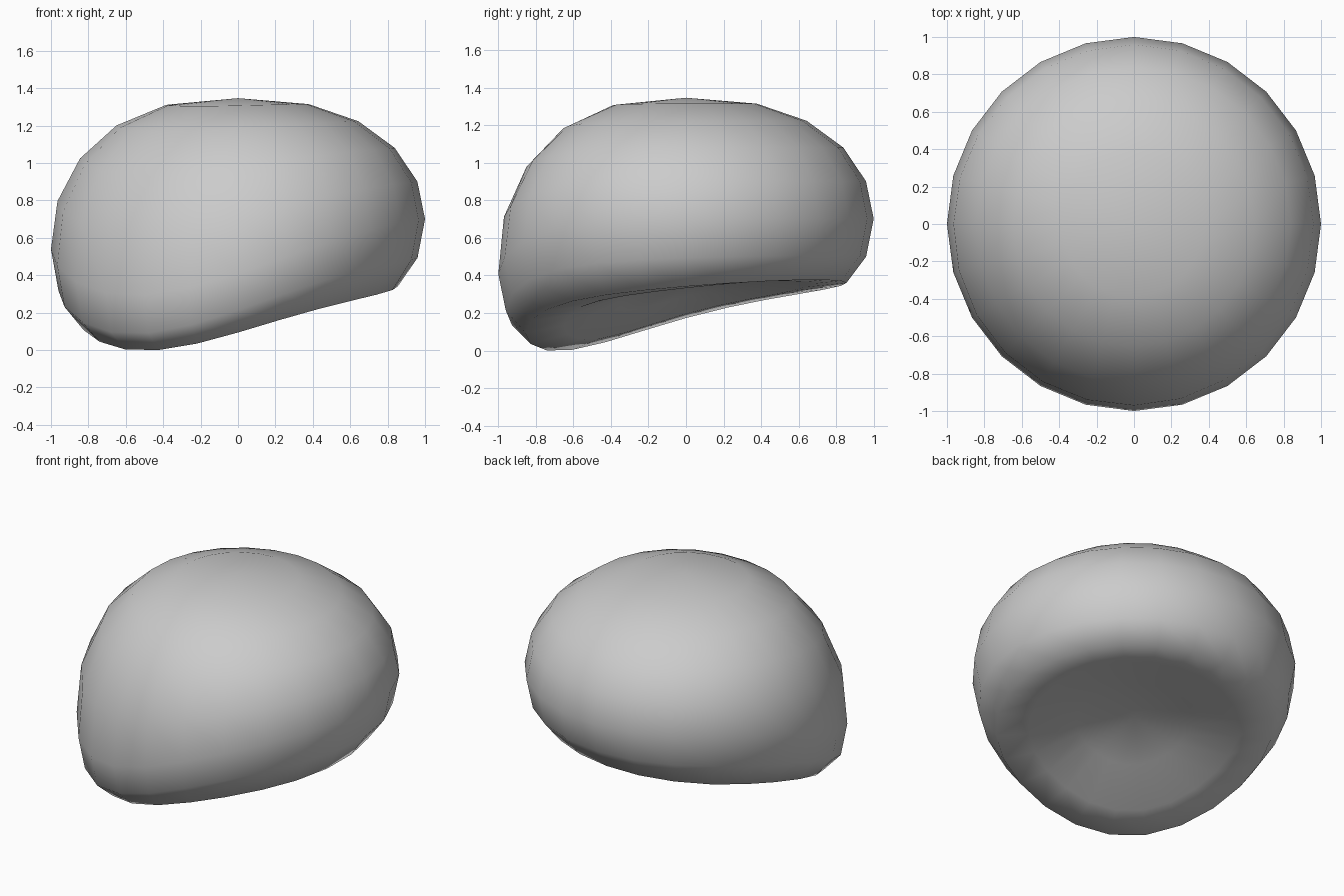
import bpy, bmesh
from math import sin, cos, pi, radians

if "Cube" in bpy.data.objects:
    bpy.data.objects.remove(bpy.data.objects["Cube"])

SEGMENTS, RINGS = 24, 10
TOP, RIM = 1.35, 0.705         # dome top and rim height
LOBE_DIR, LOBE = radians(236), 0.41  # direction and depth of the sagging lobe
UNDER_DIR = radians(234)       # lobe direction on the underside

# underside rings: (radius, height opposite the lobe, lobe sag, share of plain tilt, side dip)
UNDERSIDE = [(0.96, 0.51, 0.42, 0.15, 0.0), (0.855, 0.38, 0.38, 0.45, 0.0),
             (0.65, 0.375, 0.315, 0.4, 0.02), (0.36, 0.385, 0.165, 0.4, 0.01)]
UNDER_CENTRE = 0.355


def ring(bm, radius, height, depth, direction, tilt=0.0, power=3.7, bulge=0.0, dip=0.0):
    """Ring of vertices that sags smoothly towards the lobe direction."""
    verts = []
    for i in range(SEGMENTS):
        a = 2 * pi * i / SEGMENTS
        w = (1 + cos(a - direction)) / 2
        sag = tilt * w + (1 - tilt) * w ** power
        r = radius + bulge * sag
        z = height - depth * sag - dip * sin(a - direction) ** 2
        verts.append(bm.verts.new((r * cos(a), r * sin(a), z)))
    return verts


bm = bmesh.new()
loops = []

# rounded dome, from near the top down to the rim
for k in range(RINGS // 2 - 1, -1, -1):
    phi = pi * k / RINGS
    s = sin(phi)
    loops.append(ring(bm, cos(phi) ** 0.83, RIM + (TOP - RIM) * s, LOBE * (1 - s) ** 1.2,
                      LOBE_DIR, bulge=0.015 if k else 0))

# hollowed, tilted underside
for radius, height, depth, tilt, dip in UNDERSIDE:
    loops.append(ring(bm, radius, height, depth, UNDER_DIR, tilt, 3.7 + 2.6 * tilt, dip=dip))

# skin the rings and close both poles
for upper, lower in zip(loops, loops[1:]):
    for i in range(SEGMENTS):
        j = (i + 1) % SEGMENTS
        bm.faces.new((upper[i], lower[i], lower[j], upper[j]))
for loop, z in ((loops[0], TOP), (loops[-1], UNDER_CENTRE)):
    pole = bm.verts.new((0, 0, z))
    for i in range(SEGMENTS):
        bm.faces.new((loop[i], loop[(i + 1) % SEGMENTS], pole))

# stand on the ground
low = min(v.co.z for v in bm.verts)
for v in bm.verts:
    v.co.z -= low
bmesh.ops.recalc_face_normals(bm, faces=bm.faces)
for f in bm.faces:
    f.smooth = True

mesh = bpy.data.meshes.new("rounded_cap")
bm.to_mesh(mesh)
bm.free()
bpy.context.collection.objects.link(bpy.data.objects.new("rounded_cap", mesh))
